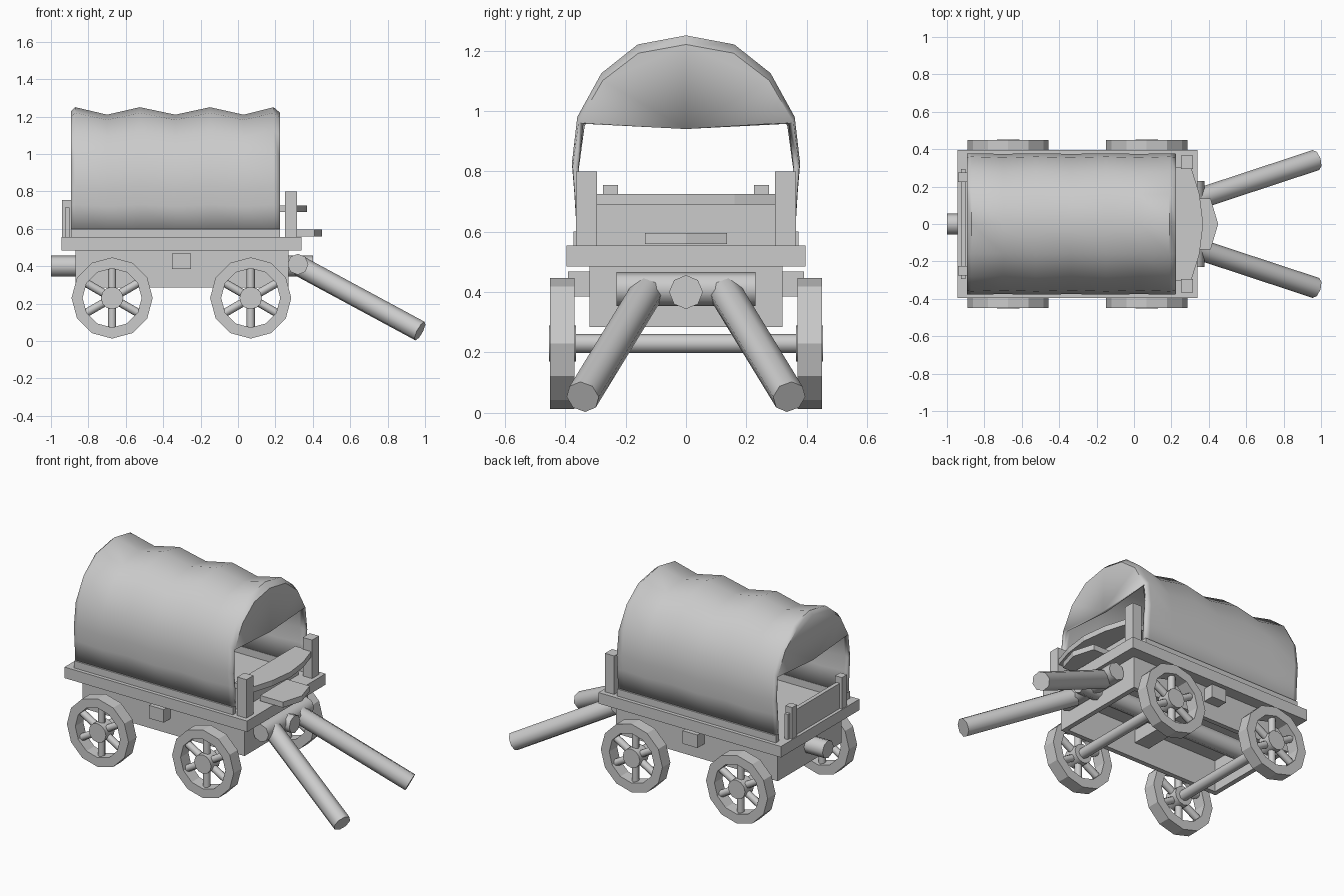
import bpy, bmesh, math
from mathutils import Vector

cube = bpy.data.objects.get("Cube")
if cube:
    bpy.data.objects.remove(cube, do_unlink=True)

grey = bpy.data.materials.new("plain_grey")
grey.use_nodes = True
GREY = (0.6, 0.6, 0.6, 1)
grey.diffuse_color = GREY
grey.node_tree.nodes["Principled BSDF"].inputs["Base Color"].default_value = GREY


def finish(name, bm, smooth=None):
    bmesh.ops.recalc_face_normals(bm, faces=bm.faces)
    mesh = bpy.data.meshes.new(name)
    bm.to_mesh(mesh)
    bm.free()
    mesh.materials.append(grey)
    ob = bpy.data.objects.new(name, mesh)
    bpy.context.collection.objects.link(ob)
    if smooth:
        bpy.ops.object.select_all(action='DESELECT')
        bpy.context.view_layer.objects.active = ob
        ob.select_set(True)
        bpy.ops.object.shade_smooth_by_angle(angle=math.radians(smooth))
    return ob


def box(name, x, y, z):
    bm = bmesh.new()
    bmesh.ops.create_cube(bm, size=1)
    for v in bm.verts:
        v.co = [lo + (c + 0.5) * (hi - lo) for c, (lo, hi) in zip(v.co, (x, y, z))]
    return finish(name, bm)


def rod(name, a, b, r, sides=8):
    a, b = Vector(a), Vector(b)
    bm = bmesh.new()
    bmesh.ops.create_cone(bm, cap_ends=True, segments=sides, radius1=r, radius2=r,
                          depth=(b - a).length)
    turn = (b - a).to_track_quat('Z', 'Y')
    for v in bm.verts:
        v.co = turn @ v.co + (a + b) / 2
    return finish(name, bm, 50)


def plank(name, outline, z0, z1):
    bm = bmesh.new()
    face = bm.faces.new([bm.verts.new((x, y, z0)) for x, y in outline])
    top = bmesh.ops.extrude_face_region(bm, geom=[face])["geom"]
    for v in top:
        if isinstance(v, bmesh.types.BMVert):
            v.co.z = z1
    return finish(name, bm)


def wheel(name, x, side):
    z, y0, y1 = 0.23, 0.37 * side, 0.45 * side
    # rim: square-section ring
    bm = bmesh.new()
    n = 12
    rings = []
    for i in range(n):
        a = math.tau * i / n
        rings.append([bm.verts.new((x + r * math.sin(a), y, z + r * math.cos(a)))
                      for r, y in ((0.217, y0), (0.217, y1), (0.158, y1), (0.158, y0))])
    for i in range(n):
        p, q = rings[i], rings[(i + 1) % n]
        for k in range(4):
            m = (k + 1) % 4
            bm.faces.new((p[k], p[m], q[m], q[k]))
    finish(name + "_rim", bm)
    rod(name + "_hub", (x, 0.365 * side, z), (x, 0.453 * side, z), 0.06, 12)
    for i in range(6):
        a = math.tau * i / 6
        rod(name + "_spoke", (x, 0.41 * side, z),
            (x + 0.17 * math.sin(a), 0.41 * side, z + 0.17 * math.cos(a)), 0.022)


# wheels and axles
for label, x in (("rear", -0.673), ("front", 0.068)):
    for side in (-1, 1):
        wheel(label + "_wheel", x, side)
    rod(label + "_axle", (x, -0.38, 0.23), (x, 0.38, 0.23), 0.032)

# bed and open-bottomed underbody
box("bed", (-0.945, 0.34), (-0.395, 0.395), (0.485, 0.555))
for s in (-1, 1):
    box("body_side", (-0.87, 0.27), sorted((0.29 * s, 0.32 * s)), (0.285, 0.485))
for x in (-0.87, 0.24):
    box("body_end", (x, x + 0.03), (-0.29, 0.29), (0.285, 0.485))
box("cross_beam", (-0.353, -0.25), (-0.39, 0.39), (0.385, 0.468))
rod("centre_pole", (-1, 0, 0.4), (0.4, 0, 0.4), 0.056)

# pulling shafts
rod("hitch_bar", (0.32, -0.23, 0.41), (0.32, 0.23, 0.41), 0.056)
for s in (-1, 1):
    rod("shaft", (0.33, 0.13 * s, 0.40), (0.973, 0.342 * s, 0.053), 0.056)

# posts, boards and tailgate
for s in (-1, 1):
    box("front_post", (0.25, 0.315), sorted((0.295 * s, 0.365 * s)), (0.555, 0.80))
    box("rear_post", (-0.94, -0.893), sorted((0.225 * s, 0.275 * s)), (0.555, 0.755))
    box("cover_rail", (-0.893, 0.225), sorted((0.34 * s, 0.372 * s)), (0.555, 0.60))
box("tailgate", (-0.925, -0.9), (-0.295, 0.295), (0.555, 0.715))
box("seat_board", (0.19, 0.22), (-0.295, 0.295), (0.555, 0.69))

# seat and footboard
plank("seat", [(0.19, -0.305), (0.305, -0.305), (0.35, -0.16), (0.37, 0),
               (0.35, 0.16), (0.305, 0.305), (0.19, 0.305)], 0.69, 0.725)
plank("footboard", [(0.25, -0.135), (0.41, -0.135), (0.45, 0),
                    (0.41, 0.135), (0.25, 0.135)], 0.56, 0.595)

# canvas cover: arched sections, sagging between hoops, with a flap at each end
half = [(0.36, 0.57), (0.37, 0.73), (0.378, 0.826), (0.36, 0.98), (0.28, 1.125), (0.16, 1.22)]
arch = half + [(0, 1.25)] + [(-y, z) for y, z in reversed(half)]
hoops = [(-0.893, 0.022), (-0.87, 0), (-0.7, 0.04), (-0.525, 0), (-0.335, 0.04),
         (-0.15, 0), (0.03, 0.04), (0.19, 0), (0.225, 0.03)]
bm = bmesh.new()
rows = []
for x, sag in hoops:
    row = []
    for y, z in arch:
        lift = max(0, (z - 0.57) / 0.68)
        row.append(bm.verts.new((x, y * (1 - 0.6 * sag * lift), z - sag * lift)))
    rows.append(row)
for p, q in zip(rows, rows[1:]):
    for i in range(len(arch) - 1):
        bm.faces.new((p[i], p[i + 1], q[i + 1], q[i]))
for row in (rows[0], rows[-1]):
    hem = bm.verts.new((row[0].co.x, 0, 0.94))
    bm.faces.new(row[3:-3] + [hem])
cover = finish("canvas_cover", bm, 50)
solid = cover.modifiers.new("thickness", 'SOLIDIFY')
solid.thickness = 0.02
solid.offset = -1
